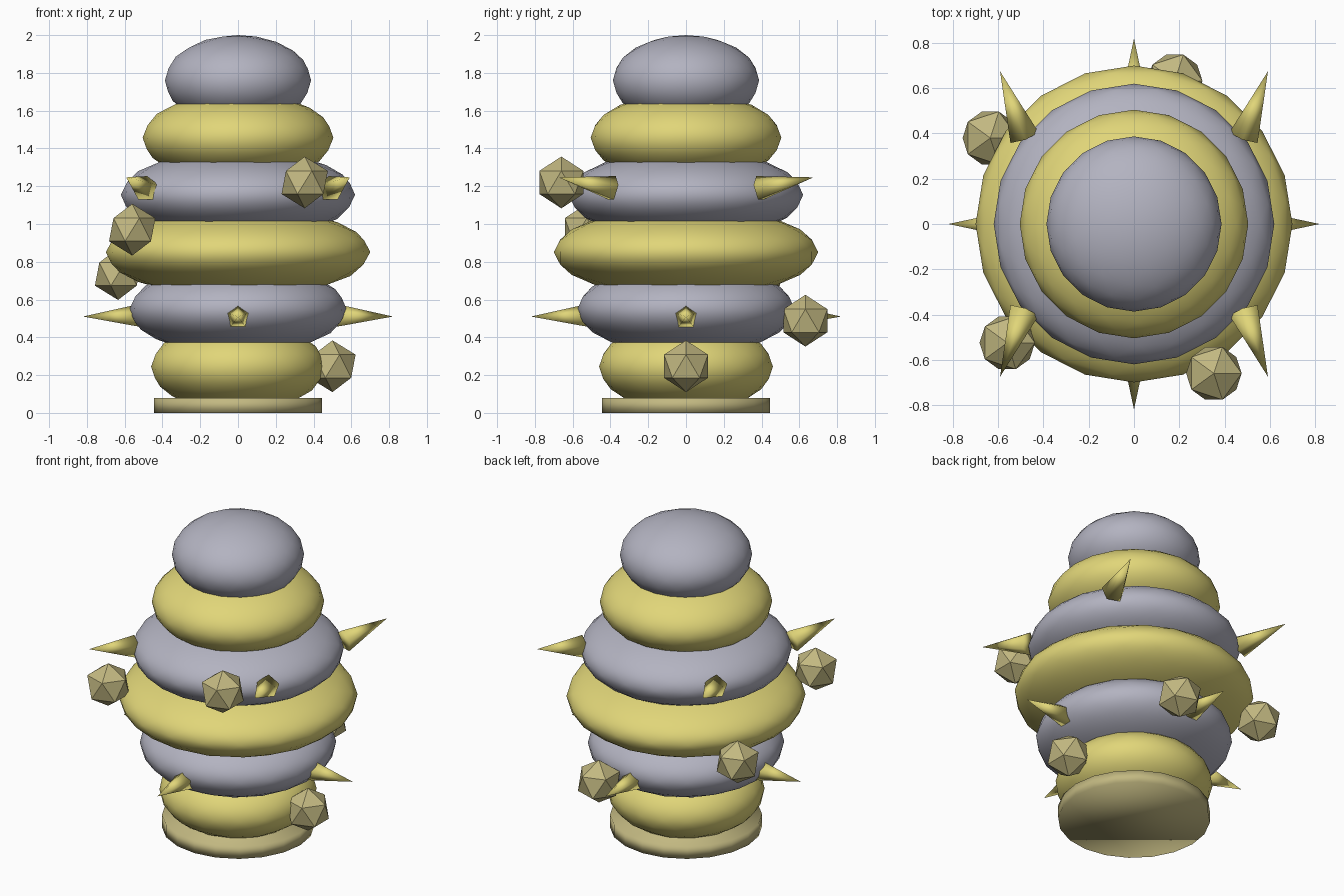
import bpy
from mathutils import Vector

cube = bpy.data.objects.get("Cube")
if cube:
    bpy.data.objects.remove(cube, do_unlink=True)


def material(name, colour):
    mat = bpy.data.materials.new(name)
    mat.use_nodes = True
    mat.diffuse_color = (*colour, 1)
    mat.node_tree.nodes["Principled BSDF"].inputs["Base Color"].default_value = (*colour, 1)
    return mat


yellow = material("yellow", (0.75, 0.67, 0.19))
grey = material("lavender_grey", (0.45, 0.45, 0.53))
tan = material("tan", (0.54, 0.48, 0.22))


def finish(name, mat, smooth=True):
    obj = bpy.context.object
    obj.name = name
    obj.data.materials.append(mat)
    if smooth:
        bpy.ops.object.shade_smooth()
    return obj


def spike(name, base, tip, radius):
    base, tip = Vector(base), Vector(tip)
    axis = tip - base
    bpy.ops.mesh.primitive_cone_add(vertices=5, radius1=radius, depth=axis.length,
                                    location=(base + tip) / 2)
    obj = finish(name, yellow)
    obj.rotation_euler = axis.to_track_quat("Z", "Y").to_euler()


# Base disc
bpy.ops.mesh.primitive_cylinder_add(vertices=20, radius=0.445, depth=0.08,
                                    location=(0, 0, 0.04))
finish("base_disc", tan)

# Stacked body bands, alternating colours
for i, radius in enumerate((0.46, 0.575, 0.7, 0.62, 0.505, 0.387)):
    bpy.ops.mesh.primitive_ico_sphere_add(subdivisions=3, radius=1,
                                          location=(0, 0, 0.245 + 0.303 * i))
    band = finish(f"body_band_{i + 1}", grey if i % 2 else yellow)
    band.scale = (radius, radius, 0.24)

# Lower spikes along the axes
for name, x, y in (("left", 1, 0), ("right", -1, 0), ("front", 0, -1), ("back", 0, 1)):
    spike(f"lower_spike_{name}", (0.52 * x, 0.52 * y, 0.51), (0.82 * x, 0.82 * y, 0.51), 0.067)

# Upper spikes at the diagonals
for side, x in (("left", 1), ("right", -1)):
    for end, y in (("front", -1), ("back", 1)):
        spike(f"upper_spike_{end}_{side}", (0.485 * x, 0.385 * y, 1.185),
              (0.592 * x, 0.675 * y, 1.247), 0.07)

# Faceted studs
studs = ((0.5, 0, 0.247), (0.353, -0.66, 1.22), (-0.56, -0.525, 0.97),
         (-0.635, 0.38, 0.735), (0.18, 0.632, 0.488))
for i, place in enumerate(studs):
    bpy.ops.mesh.primitive_ico_sphere_add(subdivisions=1, radius=0.137, location=place)
    finish(f"stud_{i + 1}", tan, smooth=False)
